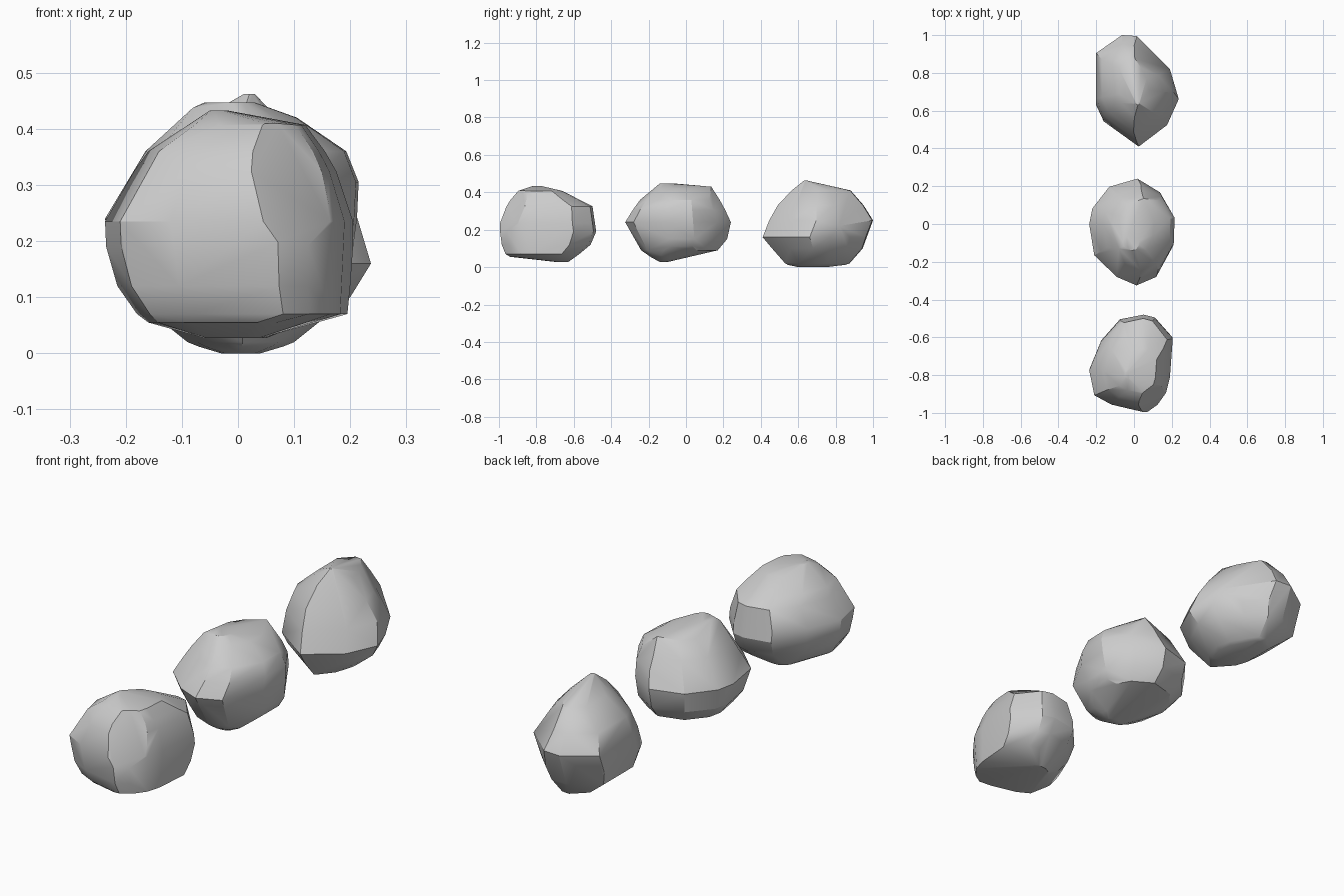
import bpy, bmesh
from math import radians

if "Cube" in bpy.data.objects:
    bpy.data.objects.remove(bpy.data.objects["Cube"])


def boulder(name, outline, levels, facets, bumps=()):
    """Loft a plan outline through height levels, wrap it in a hull, then chip flat facets."""
    xs = [p[0] for p in outline]
    ys = [p[1] for p in outline]
    bm = bmesh.new()
    for z, y0, y1, x0, x1 in levels:
        for x, y in outline:
            u = (x - min(xs)) / (max(xs) - min(xs))
            v = (y - min(ys)) / (max(ys) - min(ys))
            bm.verts.new((x0 + u * (x1 - x0), y0 + v * (y1 - y0), z))
    for p in bumps:
        bm.verts.new(p)
    hull = bmesh.ops.convex_hull(bm, input=bm.verts[:])
    junk = {g for g in hull["geom_interior"] + hull["geom_unused"]
            if isinstance(g, bmesh.types.BMVert)}
    bmesh.ops.delete(bm, geom=list(junk), context='VERTS')
    for point, normal in facets:
        geom = bm.verts[:] + bm.edges[:] + bm.faces[:]
        cut = bmesh.ops.bisect_plane(bm, geom=geom, plane_co=point, plane_no=normal,
                                     clear_outer=True)
        edges = [e for e in cut["geom_cut"] if isinstance(e, bmesh.types.BMEdge)]
        if edges:
            bmesh.ops.contextual_create(bm, geom=edges)
    bmesh.ops.dissolve_limit(bm, angle_limit=radians(4), verts=bm.verts[:], edges=bm.edges[:])
    bmesh.ops.recalc_face_normals(bm, faces=bm.faces[:])
    mesh = bpy.data.meshes.new(name)
    bm.to_mesh(mesh)
    bm.free()
    ob = bpy.data.objects.new(name, mesh)
    bpy.context.collection.objects.link(ob)
    bpy.ops.object.select_all(action='DESELECT')
    ob.select_set(True)
    bpy.context.view_layer.objects.active = ob
    bpy.ops.object.shade_smooth_by_angle(angle=radians(30))


# levels are (z, y min, y max, x min, x max)
# front rock, with a chipped upper right face
boulder("front_rock",
        [(.05, -.475), (.11, -.49), (.205, -.6), (.19, -.81), (.17, -.89), (.125, -.96),
         (.07, -1), (-.02, -.98), (-.12, -.955), (-.21, -.905), (-.237, -.77),
         (-.175, -.615), (-.075, -.5)],
        [(.027, -.69, -.63, -.06, .04), (.055, -.94, -.61, -.16, .12),
         (.07, -.965, -.57, -.18, .195), (.12, -.985, -.51, -.215, .2),
         (.19, -.99, -.48, -.235, .205), (.235, -1, -.485, -.237, .205),
         (.325, -.97, -.5, -.185, .175), (.36, -.945, -.57, -.16, .155),
         (.407, -.9, -.66, -.09, .12), (.433, -.82, -.77, -.05, -.02)],
        [((.12, -.91, .28), (.55, -.7, .4))])

# middle rock, with a broken underside on the right
boulder("middle_rock",
        [(.02, .243), (.14, .17), (.215, .04), (.21, -.115), (.12, -.28), (.015, -.325),
         (-.09, -.28), (-.21, -.165), (-.237, 0), (-.22, .085), (-.13, .2)],
        [(.027, -.14, -.1, -.03, .05), (.055, -.19, .02, -.1, .12),
         (.09, -.24, .17, -.17, .17), (.15, -.27, .22, -.22, .2),
         (.24, -.325, .24, -.237, .212), (.305, -.285, .21, -.2, .215),
         (.36, -.245, .18, -.165, .193), (.42, -.16, .12, -.085, .105),
         (.447, -.14, -.06, -.06, .03)],
        [((.15, 0, .09), (.6, 0, -.8))],
        [(-.08, -.13, .438), (.05, .135, .43)])

# back rock, tapering to a ridge along its length
boulder("back_rock",
        [(-.055, 1), (.03, .995), (.115, .905), (.2, .795), (.237, .68), (.175, .535),
         (.025, .415), (-.04, .46), (-.16, .555), (-.2, .645), (-.2, .9)],
        [(.0, .6, .75, -.03, .04), (.012, .545, .85, -.07, .08),
         (.02, .53, .875, -.09, .1), (.1, .46, .945, -.19, .2),
         (.16, .41, .965, -.2, .237), (.25, .445, 1, -.2, .21),
         (.33, .49, .95, -.17, .155), (.41, .565, .88, -.08, .08),
         (.462, .63, .65, .01, .03)],
        [],
        [(.19, .82, .22)])
